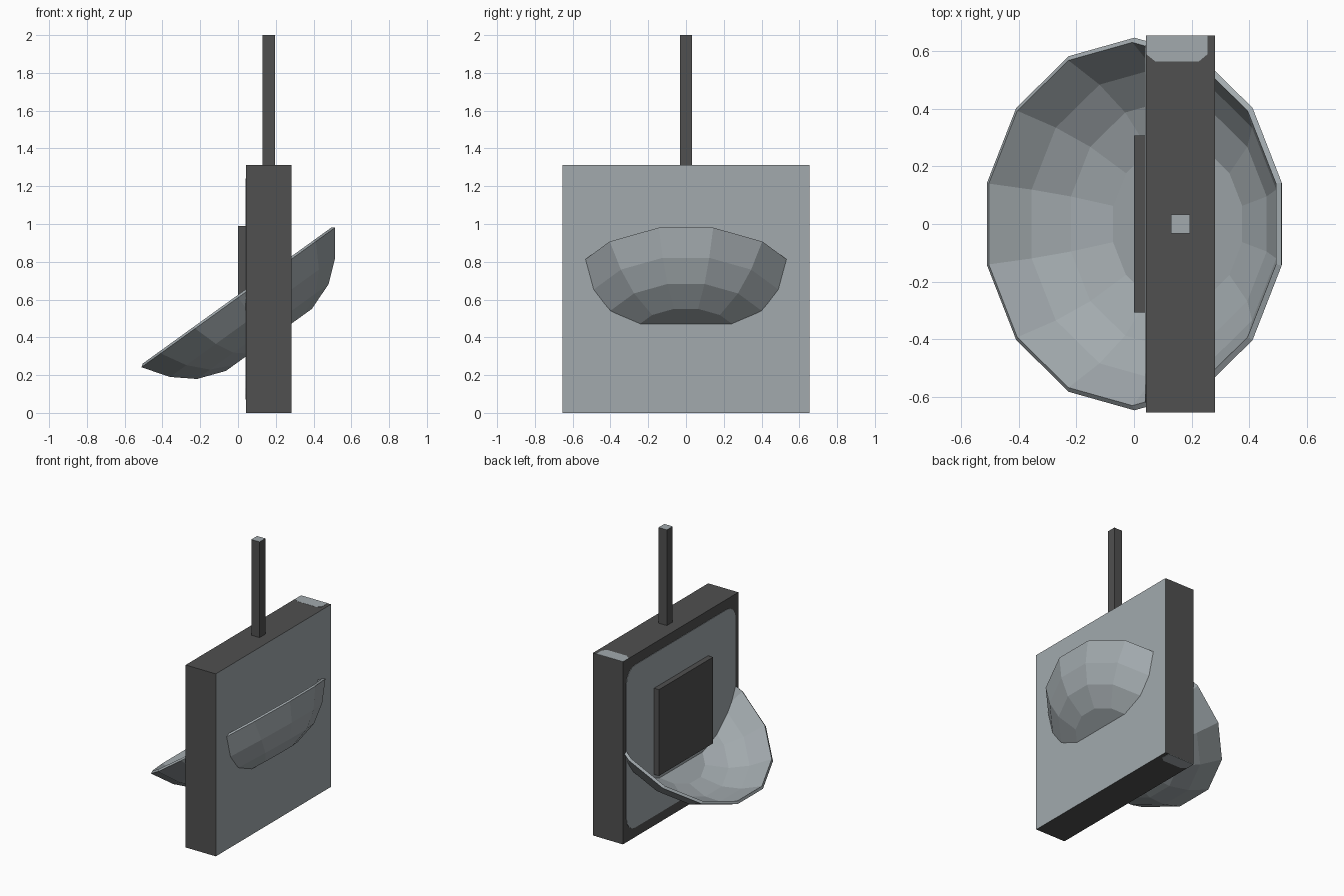
import bpy, bmesh, math
from mathutils import Matrix, Vector

if "Cube" in bpy.data.objects:
    bpy.data.objects.remove(bpy.data.objects["Cube"])


def material(name, rgb):
    m = bpy.data.materials.new(name)
    m.diffuse_color = (*rgb, 1)
    m.use_nodes = True
    m.node_tree.nodes["Principled BSDF"].inputs["Base Color"].default_value = m.diffuse_color
    return m


dark = material("dark grey", (0.08, 0.08, 0.08))
light = material("light grey", (0.36, 0.40, 0.42))


def finish(bm, name, is_light):
    """Make an object; is_light(normal) decides which faces are light."""
    bmesh.ops.recalc_face_normals(bm, faces=bm.faces)
    for f in bm.faces:
        f.material_index = int(is_light(f.normal))
    me = bpy.data.meshes.new(name)
    bm.to_mesh(me)
    bm.free()
    me.materials.append(dark)
    me.materials.append(light)
    ob = bpy.data.objects.new(name, me)
    bpy.context.collection.objects.link(ob)
    return ob


def box(name, x, y, z, is_light=lambda n: False):
    bm = bmesh.new()
    size = [b - a for a, b in (x, y, z)]
    mid = [(a + b) / 2 for a, b in (x, y, z)]
    bmesh.ops.create_cube(bm, size=1, matrix=Matrix.Translation(mid) @ Matrix.Diagonal((*size, 1)))
    return finish(bm, name, is_light)


def plate(name, outline, depth):
    """Thin light plate from an outline, extruded by the depth vector."""
    bm = bmesh.new()
    face = bm.faces.new([bm.verts.new(p) for p in outline])
    ext = bmesh.ops.extrude_face_region(bm, geom=[face])["geom"]
    bmesh.ops.translate(bm, vec=depth, verts=[v for v in ext if isinstance(v, bmesh.types.BMVert)])
    return finish(bm, name, lambda n: True)


# Main slab with a light right face, back square and antenna pole
box("main_slab", (0.042, 0.282), (-0.655, 0.655), (0, 1.312), lambda n: n.x > 0.5)
box("square_plate", (0.0, 0.05), (-0.307, 0.307), (0.37, 0.99))
box("pole", (0.129, 0.195), (-0.033, 0.033), (1.30, 2.0), lambda n: n.z > 0.5)

# Light rounded panel on the left face of the slab
hw, hh, r, cz = 0.62, 0.585, 0.1, 0.655
outline = []
for k, (sy, sz) in enumerate(((1, 1), (-1, 1), (-1, -1), (1, -1))):
    for i in range(5):
        a = math.pi / 2 * (k + i / 4)
        outline.append((0.039, sy * (hw - r) + r * math.cos(a), cz + sz * (hh - r) + r * math.sin(a)))
plate("rounded_panel", outline, (0.004, 0, 0))

# Light end patches on the top and bottom of the slab
for name, z in (("top_patch", 1.310), ("bottom_patch", -0.001)):
    pts = [(0.043, 0.655), (0.043, 0.59), (0.075, 0.565), (0.225, 0.565), (0.255, 0.59), (0.255, 0.655)]
    plate(name, [(x, y, z) for x, y in pts], (0, 0, 0.003))

# Tilted 14-sided dish: rings of (corner radius, depth), closed by a flat disc
N = 14
bm = bmesh.new()
rings = []
for rad, depth in ((0.648, 0.011), (0.553, 0.141), (0.441, 0.233), (0.288, 0.288)):
    rings.append([bm.verts.new((rad * math.sin(2 * math.pi * i / N),
                                rad * math.cos(2 * math.pi * i / N), -depth)) for i in range(N)])
for a, b in zip(rings, rings[1:]):
    for i in range(N):
        j = (i + 1) % N
        bm.faces.new((a[i], a[j], b[j], b[i]))
bm.faces.new(rings[-1])
# Inner shell, offset along the normals, gives the sloped rim
bmesh.ops.recalc_face_normals(bm, faces=bm.faces)
bm.normal_update()
if rings[-1][0].normal.z > 0:
    bmesh.ops.reverse_faces(bm, faces=bm.faces)
bmesh.ops.solidify(bm, geom=bm.faces[:], thickness=0.02)
if min(v.co.z for v in bm.verts) < -0.295:   # keep the thickness inside
    bmesh.ops.translate(bm, verts=bm.verts, vec=(0, 0, 0.015))
bmesh.ops.transform(bm, verts=bm.verts, matrix=Matrix.Translation((-0.005, 0, 0.62)) @
                    Matrix.Rotation(math.radians(-35.8), 4, 'Y'))
finish(bm, "dish", lambda n: True)
